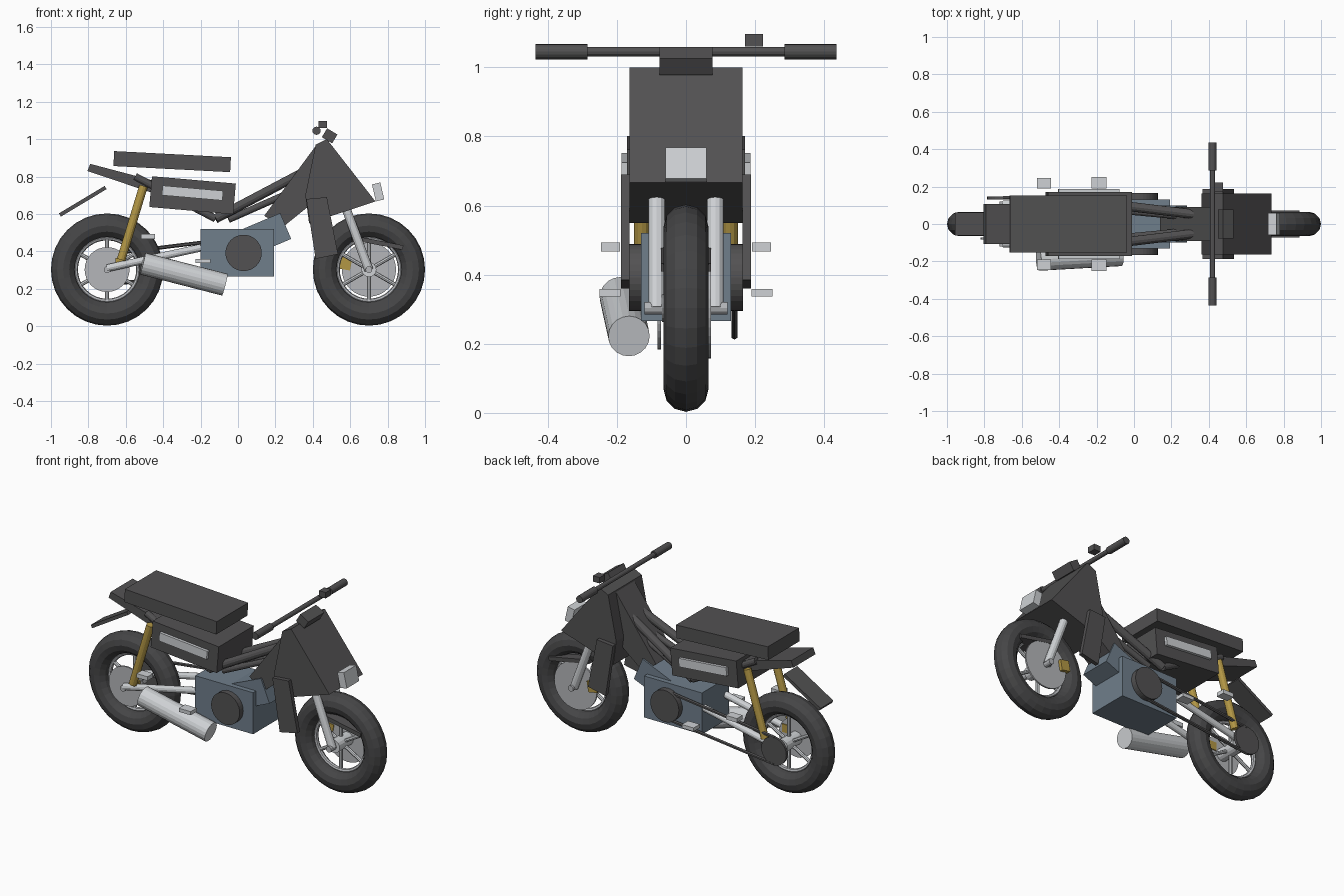
import bpy
import bmesh
from math import radians, pi, cos, sin
from mathutils import Vector

cube = bpy.data.objects.get("Cube")
if cube:
    bpy.data.objects.remove(cube, do_unlink=True)


def material(name, r, g, b):
    m = bpy.data.materials.new(name)
    m.use_nodes = True
    m.diffuse_color = (r, g, b, 1)
    m.node_tree.nodes["Principled BSDF"].inputs["Base Color"].default_value = (r, g, b, 1)
    return m


BODY = material("charcoal", .085, .083, .085)
RUBBER = material("tyre rubber", .06, .06, .062)
SILVER = material("silver", .62, .64, .66)
STEEL = material("brushed steel", .46, .47, .49)
ENGINE = material("blue grey metal", .16, .21, .26)
GOLD = material("gold", .45, .31, .06)


def finish(obj, name, mat):
    obj.name = name
    obj.data.materials.append(mat)
    return obj


def box(name, loc, size, mat, tilt=0):
    """Box whose +x end is raised by tilt degrees."""
    bpy.ops.mesh.primitive_cube_add(size=1, location=loc, rotation=(0, -radians(tilt), 0))
    obj = bpy.context.object
    obj.scale = size
    return finish(obj, name, mat)


def rod(name, a, b, radius, mat, sides=12):
    a, b = Vector(a), Vector(b)
    d = b - a
    bpy.ops.mesh.primitive_cylinder_add(vertices=sides, radius=radius, depth=d.length,
                                        location=(a + b) / 2,
                                        rotation=d.to_track_quat('Z', 'Y').to_euler())
    return finish(bpy.context.object, name, mat)


def disc(name, x, y, z, radius, width, mat, sides=32):
    return rod(name, (x, y - width / 2, z), (x, y + width / 2, z), radius, mat, sides)


def ring(name, x, z, major, minor, mat, sides):
    bpy.ops.mesh.primitive_torus_add(major_segments=32, minor_segments=sides, major_radius=major,
                                     minor_radius=minor, location=(x, 0, z),
                                     rotation=(pi / 2, 0, 0))
    return finish(bpy.context.object, name, mat)


def slab(name, profile, y0, y1, mat):
    """Side profile in x and z extruded across y."""
    bm = bmesh.new()
    face = bm.faces.new([bm.verts.new((x, y0, z)) for x, z in profile])
    ext = bmesh.ops.extrude_face_region(bm, geom=[face])
    moved = [v for v in ext["geom"] if isinstance(v, bmesh.types.BMVert)]
    bmesh.ops.translate(bm, verts=moved, vec=(0, y1 - y0, 0))
    bmesh.ops.recalc_face_normals(bm, faces=bm.faces)
    mesh = bpy.data.meshes.new(name)
    bm.to_mesh(mesh)
    bm.free()
    obj = bpy.data.objects.new(name, mesh)
    bpy.context.collection.objects.link(obj)
    return finish(obj, name, mat)


# Wheels
AXLE = .303
for end, x in (("front", .7), ("rear", -.7)):
    ring(end + "_tyre", x, AXLE, .235, .065, RUBBER, 12)
    ring(end + "_rim", x, AXLE, .17, .014, STEEL, 8)
    disc(end + "_hub", x, 0, AXLE, .04, .14, SILVER, 16)
    disc(end + "_axle", x, 0, AXLE, .018, .24, STEEL, 12)
    for i in range(6):
        a = pi / 6 + i * pi / 3
        rod(f"{end}_spoke_{i}", (x, 0, AXLE), (x + .17 * cos(a), 0, AXLE + .17 * sin(a)),
            .011, SILVER, 8)
disc("front_brake_disc", .7, .067, AXLE, .145, .01, STEEL)
disc("rear_brake_disc", -.7, -.078, AXLE, .12, .01, STEEL)
box("front_brake_caliper", (.575, .075, .335), (.06, .035, .065), GOLD, -10)
box("rear_brake_caliper", (-.63, -.085, .34), (.05, .035, .05), GOLD)

# Parts mirrored on both sides
for side, s in (("left", 1), ("right", -1)):
    rod(side + "_fork_lower", (.7, s * .085, .3), (.57, s * .085, .65), .024, SILVER)
    rod(side + "_fork_upper", (.57, s * .085, .65), (.45, s * .085, .98), .018, STEEL)
    rod(side + "_shock", (-.505, s * .127, .75), (-.625, s * .127, .355), .023, GOLD)
    rod(side + "_swingarm", (-.7, s * .105, .31), (-.15, s * .105, .43), .02, SILVER)
    rod(side + "_frame_tube", (.42, s * .04, .86), (-.12, s * .105, .575), .025, BODY)
    rod(side + "_lower_frame_tube", (.38, s * .03, .76), (-.05, s * .07, .57), .018, BODY)
    rod(side + "_seat_tube", (-.12, s * .105, .575), (-.55, s * .1, .8), .02, BODY)
    slab(side + "_side_panel", [(.365, .68), (.475, .69), (.535, .385), (.415, .36)],
         s * .163, s * .188, BODY)
    box(side + "_seat_side_plate", (-.243, s * .176, .712), (.325, .022, .052), SILVER, -5)
    box(side + "_front_peg", (-.187, s * .22, .348), (.08, .06, .022), SILVER)
    box(side + "_rear_peg", (-.48, s * .218, .48), (.075, .055, .025), SILVER)
    rod(side + "_grip", (.42, s * .285, 1.045), (.42, s * .435, 1.045), .022, BODY, 16)
    disc(side + "_engine_cover", .03, s * .145, .392, .097, .04, BODY)

# Front fairing and steering
slab("front_fairing", [(.415, .97), (.475, 1.0), (.735, .667), (.38, .55), (.36, .7)],
     -.163, .163, BODY)
slab("frame_spine", [(.42, .97), (.45, .7), (.24, .53), (.14, .59)], -.09, .09, BODY)
box("headlight", (.749, 0, .718), (.046, .12, .093), SILVER, 13)
box("front_mudguard", (.745, 0, .447), (.28, .146, .024), BODY, -11)
box("handlebar_clamp", (.49, 0, 1.018), (.064, .154, .055), BODY, -31)
rod("handlebar", (.42, -.43, 1.045), (.42, .43, 1.045), .014, BODY)
box("brake_reservoir", (.453, .197, 1.078), (.046, .052, .036), BODY)

# Seat and tail
box("seat", (-.352, 0, .88), (.625, .304, .08), BODY, -3)
box("seat_side_case", (-.243, 0, .70), (.45, .34, .165), BODY, -5)
slab("tail", [(-.805, .83), (-.79, .868), (-.42, .77), (-.42, .70)], -.107, .107, BODY)
box("rear_mudguard", (-.83, 0, .668), (.285, .125, .02), BODY, 31)

# Engine and exhaust
box("engine_block", (-.003, 0, .393), (.393, .26, .255), ENGINE)
box("cylinder_head", (.14, 0, .487), (.25, .2, .15), ENGINE, 23)
rod("muffler", (-.51, -.19, .335), (-.07, -.165, .222), .06, SILVER, 20)

# Chain drive
disc("rear_sprocket", -.7, .14, AXLE, .085, .016, BODY, 24)
for name, z0, z1 in (("upper", .385, .475), ("lower", .222, .305)):
    rod(name + "_chain", (-.7, .14, z0), (.03, .14, z1), .01, BODY, 6)
